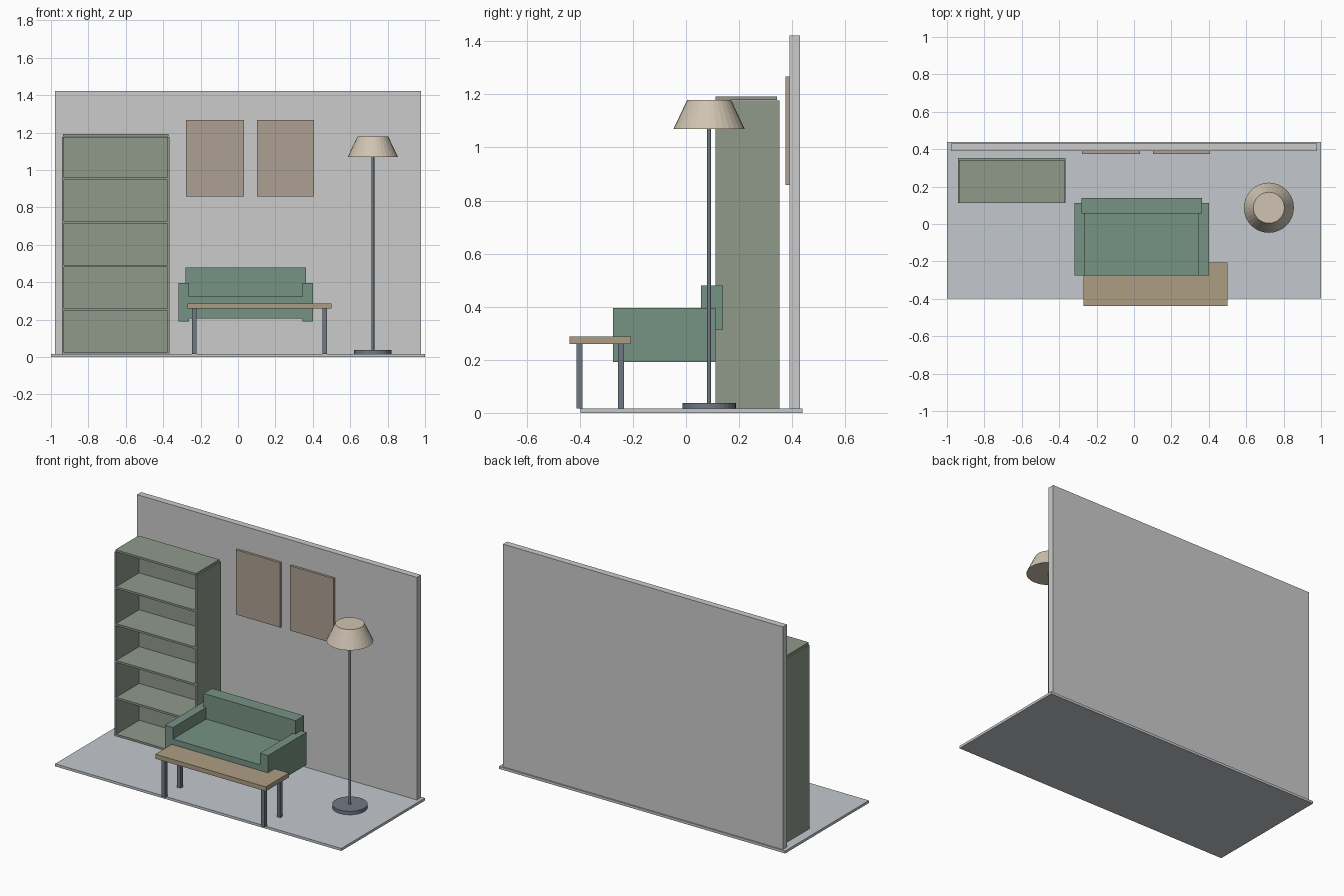
import bpy

if "Cube" in bpy.data.objects:
    bpy.data.objects.remove(bpy.data.objects["Cube"])


def material(name, r, g, b):
    m = bpy.data.materials.new(name)
    m.diffuse_color = (r, g, b, 1)
    m.use_nodes = True
    m.node_tree.nodes["Principled BSDF"].inputs["Base Color"].default_value = m.diffuse_color
    return m


stone = material("floor_grey", 0.55, 0.58, 0.62)
plaster = material("wall_grey", 0.55, 0.56, 0.56)
sage = material("sage", 0.28, 0.32, 0.26)
green = material("green_fabric", 0.18, 0.29, 0.23)
wood = material("wood", 0.42, 0.34, 0.23)
metal = material("metal", 0.16, 0.19, 0.23)
linen = material("linen", 0.63, 0.55, 0.44)
canvas = material("canvas", 0.42, 0.35, 0.29)


def box(name, x, y, z, mat):
    """Box from (min, max) pairs on each axis."""
    bpy.ops.mesh.primitive_cube_add(size=1, location=[sum(a) / 2 for a in (x, y, z)])
    o = bpy.context.object
    o.name = name
    o.scale = [a[1] - a[0] for a in (x, y, z)]
    bpy.ops.object.transform_apply(location=False, rotation=False, scale=True)
    o.data.materials.append(mat)
    return o


def turned(name, r1, r2, z, mat):
    """Capped cone or cylinder on the lamp axis."""
    bpy.ops.mesh.primitive_cone_add(vertices=32, radius1=r1, radius2=r2, depth=z[1] - z[0],
                                    location=(0.721, 0.087, sum(z) / 2))
    o = bpy.context.object
    o.name = name
    o.data.materials.append(mat)


GROUND = 0.016

# Room shell
box("floor", (-1, 1), (-0.397, 0.438), (0, GROUND), stone)
box("wall", (-0.978, 0.978), (0.389, 0.43), (GROUND, 1.422), plaster)

# Wall pictures
for i, x in enumerate([(-0.277, 0.033), (0.102, 0.407)]):
    box(f"picture_{i + 1}", x, (0.374, 0.389), (0.858, 1.267), canvas)

# Bookcase
box("bookcase_left_side", (-0.941, -0.929), (0.111, 0.348), (GROUND, 1.177), sage)
box("bookcase_right_side", (-0.377, -0.365), (0.111, 0.348), (GROUND, 1.177), sage)
box("bookcase_back", (-0.941, -0.365), (0.341, 0.352), (GROUND, 1.177), sage)
for i in range(6):
    top = 0.028 + i * 0.2328
    box(f"shelf_{i + 1}", (-0.935, -0.371), (0.111, 0.343), (top - 0.013, top), sage)

# Sofa, symmetric about its own centre
SOFA_X = 0.042
box("sofa_seat", (SOFA_X - 0.306, SOFA_X + 0.306), (-0.275, 0.111), (0.207, 0.323), green)
box("sofa_back", (SOFA_X - 0.322, SOFA_X + 0.322), (0.056, 0.14), (0.315, 0.48), green)
for side, s in (("left", -1), ("right", 1)):
    x = sorted((SOFA_X + s * 0.304, SOFA_X + s * 0.36))
    box(f"sofa_{side}_arm", x, (-0.275, 0.111), (0.191, 0.396), green)

# Coffee table
TABLE_X, TABLE_Y, LEG = 0.115, -0.323, 0.012
box("table_top", (TABLE_X - 0.386, TABLE_X + 0.386), (-0.438, -0.207), (0.259, 0.287), wood)
for sx in (-1, 1):
    for sy in (-1, 1):
        x, y = TABLE_X + sx * 0.348, TABLE_Y + sy * 0.078
        box("table_leg", (x - LEG, x + LEG), (y - LEG, y + LEG), (GROUND, 0.26), metal)

# Floor lamp
turned("lamp_base", 0.101, 0.101, (GROUND, 0.038), metal)
turned("lamp_pole", 0.0075, 0.0075, (0.03, 1.08), metal)
turned("lamp_shade", 0.134, 0.083, (1.07, 1.178), linen)
